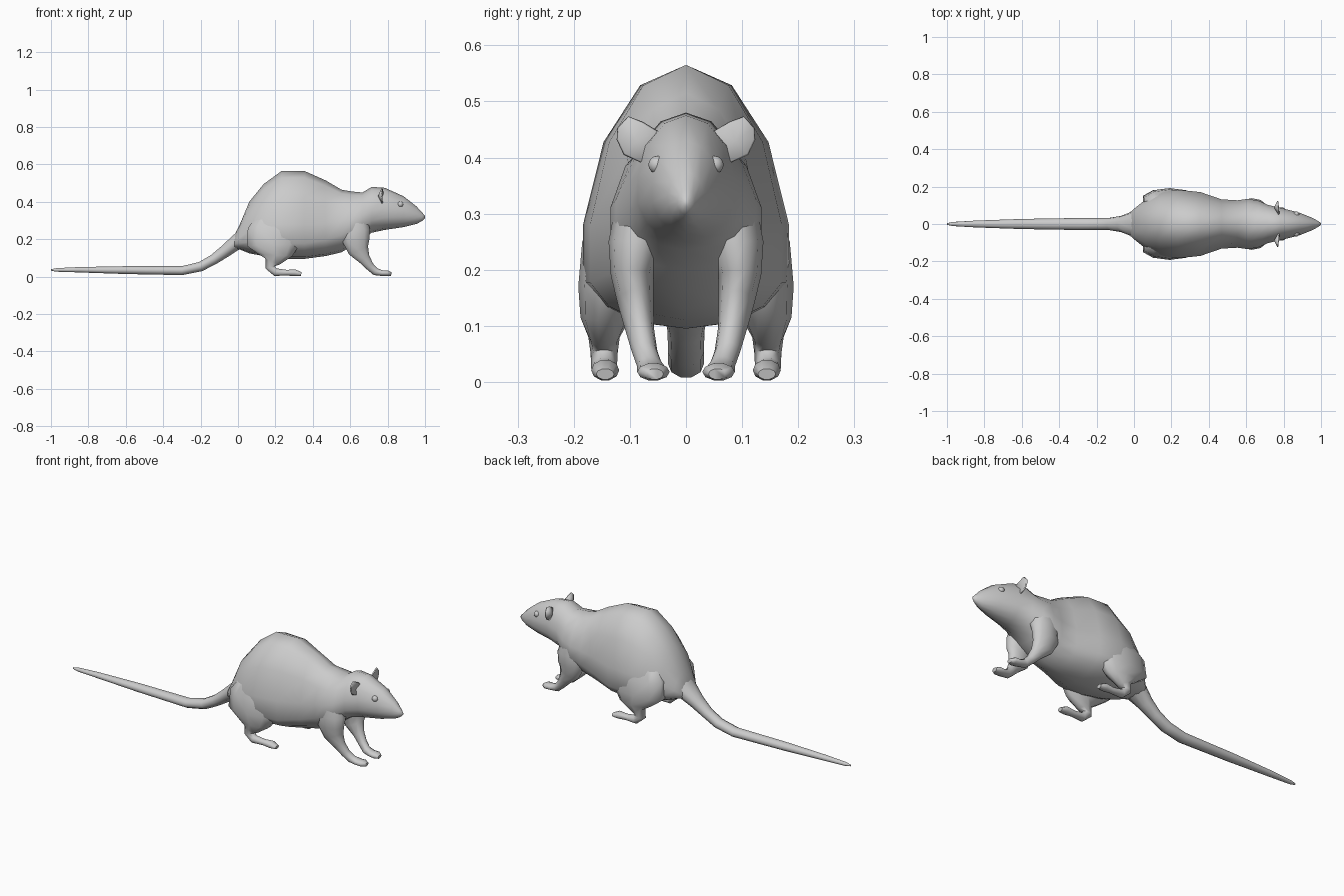
import bpy, bmesh, math
from mathutils import Vector

if "Cube" in bpy.data.objects:
    bpy.data.objects.remove(bpy.data.objects["Cube"])


def finish(name, bm, mirror=False, angle=60):
    bmesh.ops.recalc_face_normals(bm, faces=bm.faces)
    me = bpy.data.meshes.new(name)
    bm.to_mesh(me)
    bm.free()
    ob = bpy.data.objects.new(name, me)
    bpy.context.collection.objects.link(ob)
    bpy.ops.object.select_all(action='DESELECT')
    ob.select_set(True)
    bpy.context.view_layer.objects.active = ob
    bpy.ops.object.shade_smooth_by_angle(angle=math.radians(angle))
    if mirror:
        m = ob.modifiers.new("mirror", 'MIRROR')
        m.use_axis = (False, True, False)
        m.use_mirror_merge = False
    return ob


def skin(name, rings, mirror=False):
    """Join rings of points into a closed skin."""
    bm = bmesh.new()
    loops = [[bm.verts.new(p) for p in ring] for ring in rings]
    n = len(loops[0])
    for a, b in zip(loops, loops[1:]):
        for i in range(n):
            j = (i + 1) % n
            bm.faces.new((a[i], a[j], b[j], b[i]))
    bm.faces.new(loops[0])
    bm.faces.new(loops[-1])
    return finish(name, bm, mirror)


def body_ring(x, top, bottom, mid, w, n=14):
    """Upright egg-shaped section, widest at height mid."""
    pts = []
    for i in range(n):
        a = 2 * math.pi * i / n
        c, s = math.cos(a), math.sin(a)
        z = mid + c * ((top - mid) if c > 0 else (mid - bottom))
        pts.append((x, w * s, z))
    return pts


def tube(name, path, n=10, mirror=False):
    """Path entries: x, y, z, half width across y, half depth."""
    rings = []
    for k, (x, y, z, rw, rd) in enumerate(path):
        a = Vector(path[max(k - 1, 0)][:3])
        b = Vector(path[min(k + 1, len(path) - 1)][:3])
        t = (b - a).normalized()
        t.y = 0
        side = Vector((0, 1, 0))
        up = t.normalized().cross(side)
        c = Vector((x, y, z))
        rings.append([c + side * rw * math.cos(2 * math.pi * i / n)
                      + up * rd * math.sin(2 * math.pi * i / n) for i in range(n)])
    return skin(name, rings, mirror)


# Body and head: x, top, bottom, widest height, half width
sections = [
    (-0.02, .22, .145, .18, .065), (0.01, .28, .145, .19, .092),
    (0.06, .40, .125, .20, .132), (.137, .495, .11, .20, .172),
    (.233, .565, .095, .20, .188), (.355, .565, .095, .20, .175),
    (.468, .515, .11, .22, .135), (.553, .465, .13, .25, .13),
    (.61, .455, .165, .27, .138), (.665, .45, .20, .29, .128),
    (.715, .48, .235, .32, .105), (.785, .475, .25, .335, .088),
    (.885, .43, .265, .335, .062), (.955, .375, .282, .325, .033),
    (.985, .342, .298, .32, .016), (1.0, .326, .312, .319, .005)]
skin("body_and_head", [body_ring(*s) for s in sections])

# Tail
tube("tail", [
    (.05, 0, .225, .09, .05), (0, 0, .19, .07, .043), (-.07, 0, .135, .043, .035),
    (-.13, 0, .092, .033, .029), (-.2, 0, .054, .032, .027), (-.3, 0, .032, .032, .025),
    (-.6, 0, .035, .027, .022), (-.85, 0, .037, .018, .015),
    (-.97, 0, .036, .011, .010), (-1.0, 0, .036, .004, .004)])

# Hind legs: haunch, hock and long foot
tube("hind_leg", [
    (.20, .10, .33, .05, .10), (.195, .12, .25, .065, .15), (.19, .132, .17, .060, .15),
    (.20, .143, .115, .045, .095), (.185, .146, .08, .028, .042),
    (.172, .146, .05, .024, .027), (.20, .146, .024, .023, .022),
    (.26, .144, .021, .019, .016), (.305, .144, .021, .025, .019),
    (.338, .144, .014, .016, .010)], mirror=True)

# Front legs: shoulder, forearm and paw
tube("front_leg", [
    (.63, .08, .32, .045, .06), (.63, .088, .25, .05, .08), (.632, .096, .19, .038, .075),
    (.645, .09, .14, .032, .058), (.675, .083, .095, .026, .034),
    (.705, .074, .055, .023, .024), (.735, .064, .027, .023, .022),
    (.77, .060, .019, .027, .016), (.80, .058, .018, .029, .016),
    (.82, .056, .014, .016, .010)], mirror=True)

# Ears: cupped thin shells
bm = bmesh.new()
outline = [(.052, .447), (.078, .462), (.103, .472), (.121, .452), (.122, .432),
           (.110, .406), (.080, .392), (.058, .41)]
hub = bm.verts.new((.752, .088, .43))
rim = [bm.verts.new((.775 - .09 * (y - .052), y, z)) for y, z in outline]
for i in range(len(rim)):
    bm.faces.new((hub, rim[i], rim[(i + 1) % len(rim)]))
ear = finish("ear", bm, True)
solid = ear.modifiers.new("thickness", 'SOLIDIFY')
solid.thickness = .007
solid.offset = 0

# Eyes
bm = bmesh.new()
bmesh.ops.create_uvsphere(bm, u_segments=12, v_segments=8, radius=.016)
bmesh.ops.translate(bm, verts=bm.verts, vec=(.868, .051, .387))
finish("eye", bm, True)
